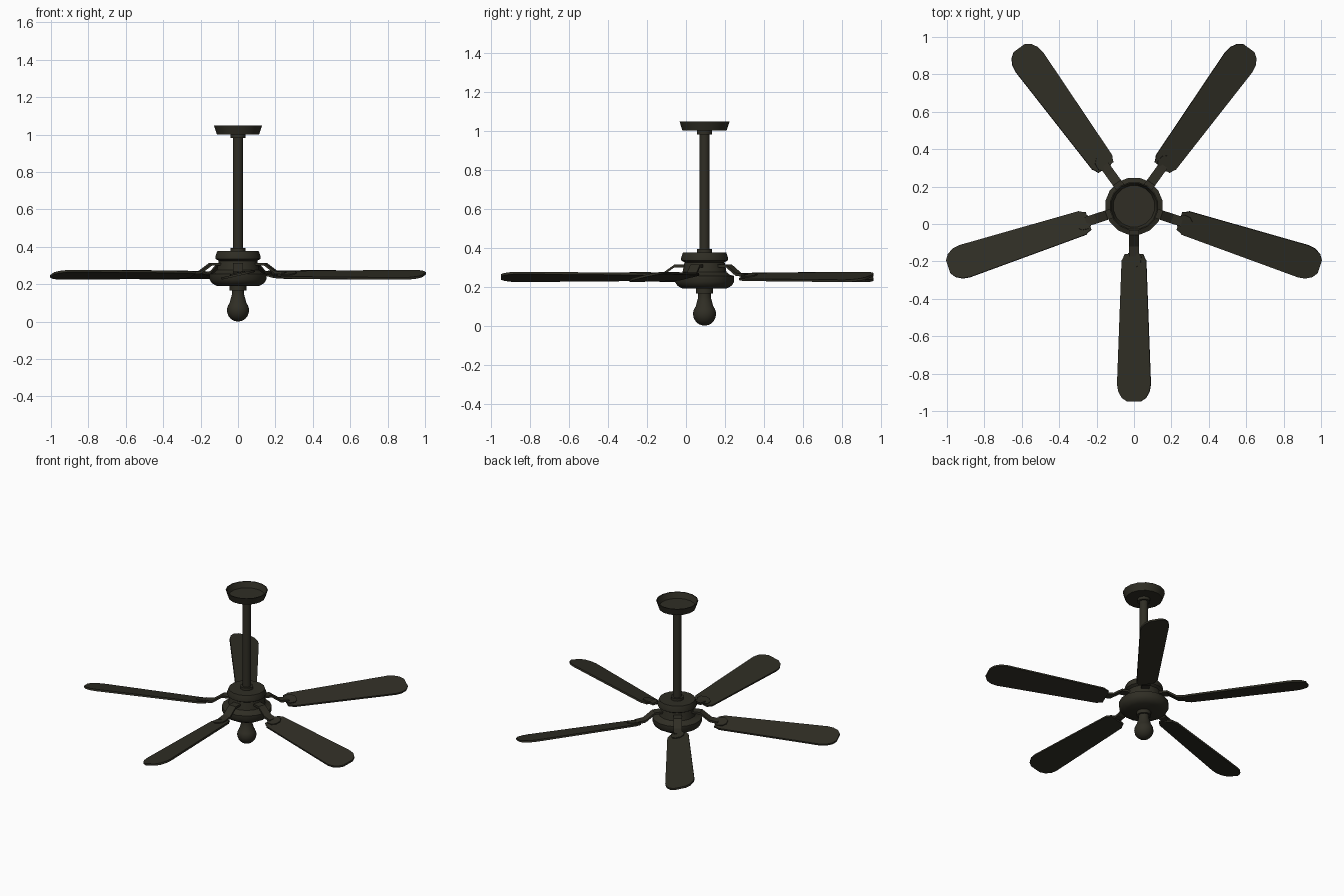
import bpy, bmesh, math
from mathutils import Matrix, Vector

if "Cube" in bpy.data.objects:
    bpy.data.objects.remove(bpy.data.objects["Cube"])

CY = 0.095          # hub axis offset, so the five blades are centred in y
SIDES = 16
bronze = bpy.data.materials.new("dark_bronze")
bronze.diffuse_color = (0.029, 0.027, 0.018, 1)
bronze.use_nodes = True
bronze.node_tree.nodes["Principled BSDF"].inputs["Base Color"].default_value = bronze.diffuse_color


def finish(bm, name, angle=35):
    bmesh.ops.recalc_face_normals(bm, faces=bm.faces)
    me = bpy.data.meshes.new(name)
    bm.to_mesh(me)
    bm.free()
    me.materials.append(bronze)
    ob = bpy.data.objects.new(name, me)
    bpy.context.collection.objects.link(ob)
    bpy.ops.object.select_all(action='DESELECT')
    ob.select_set(True)
    bpy.context.view_layer.objects.active = ob
    bpy.ops.object.shade_smooth_by_angle(angle=math.radians(angle))
    return ob


def lathe(name, profile, sides=SIDES):
    """Closed solid turned from (radius, z) points; both ends get capped."""
    bm = bmesh.new()
    rings = []
    for r, z in profile:
        rings.append([bm.verts.new((r * math.cos(a), CY + r * math.sin(a), z))
                      for a in (2 * math.pi * (i + 0.5) / sides for i in range(sides))])
    for lo, hi in zip(rings, rings[1:]):
        for i in range(sides):
            j = (i + 1) % sides
            bm.faces.new((lo[i], lo[j], hi[j], hi[i]))
    bm.faces.new(rings[0])
    bm.faces.new(rings[-1])
    return finish(bm, name)


def prism(bm, outline, z0, z1):
    """Extrude a flat (x, y) outline between two heights."""
    lo = [bm.verts.new((x, y, z0)) for x, y in outline]
    hi = [bm.verts.new((x, y, z1)) for x, y in outline]
    n = len(outline)
    bm.faces.new(lo[::-1])
    bm.faces.new(hi)
    for i in range(n):
        j = (i + 1) % n
        bm.faces.new((lo[i], lo[j], hi[j], hi[i]))


# Ceiling canopy: a dish, open at the top
lathe("ceiling_canopy", [(0.04, 0.98), (0.04, 1.0), (0.115, 1.0), (0.12, 1.015),
                         (0.131, 1.048), (0.125, 1.048), (0.112, 1.01)])
# Down rod and its collar
lathe("down_rod", [(0.027, 0.37), (0.027, 0.99)], 12)
lathe("rod_collar", [(0.04, 0.37), (0.04, 0.393)])
# Motor housing: upper drum, waist and wide lower bowl
lathe("motor_housing", [(0.115, 0.19), (0.142, 0.205), (0.155, 0.225), (0.155, 0.255),
                        (0.13, 0.262), (0.115, 0.275), (0.105, 0.325), (0.122, 0.335),
                        (0.122, 0.35), (0.113, 0.376)])
lathe("lamp_socket", [(0.045, 0.165), (0.045, 0.195)])

# Bulb: neck blending into a ball
bulb = [(0.033, 0.17), (0.033, 0.145), (0.038, 0.128)]
for k in range(10):
    a = math.radians(40 - 14 * k)
    bulb.append((max(0.06 * math.cos(a), 0.003), 0.06 + 0.06 * math.sin(a)))
bulb.append((0.002, 0.0))
lathe("bulb", bulb)

# Blade outline: tapered, chamfered root, rounded tip
half = [(0.255, 0.05), (0.275, 0.058), (0.29, 0.067), (0.95, 0.092),
        (0.99, 0.086), (1.025, 0.066), (1.045, 0.036)]
blade_outline = [(x, -y) for x, y in half] + [(x, y) for x, y in reversed(half)]
# Bracket: bent strap from the motor, then a plate on the blade root
strap = [(0.09, 0.305), (0.155, 0.305), (0.215, 0.262), (0.27, 0.256)]
plate = [(0.25, -0.028), (0.27, -0.042), (0.305, -0.038), (0.325, -0.016),
         (0.325, 0.016), (0.305, 0.038), (0.27, 0.042), (0.25, 0.028)]

pitch = (Matrix.Translation((0, 0, 0.25)) @ Matrix.Rotation(math.radians(13), 4, 'X'))
for n in range(5):
    spin = (Matrix.Translation((0, CY, 0))
            @ Matrix.Rotation(math.radians(-90 + 72 * n), 4, 'Z'))
    bm = bmesh.new()
    prism(bm, blade_outline, -0.006, 0.006)
    bm.transform(spin @ pitch)
    finish(bm, f"blade_{n + 1}")

    bm = bmesh.new()
    prism(bm, plate, 0.004, 0.012)
    bm.transform(pitch)
    rows = [[bm.verts.new((x, y, z + dz)) for y, dz in
             ((-0.026, -0.006), (0.026, -0.006), (0.026, 0.008), (-0.026, 0.008))]
            for x, z in strap]
    for a, b in zip(rows, rows[1:]):
        for i in range(4):
            j = (i + 1) % 4
            bm.faces.new((a[i], a[j], b[j], b[i]))
    bm.faces.new(rows[0])
    bm.faces.new(rows[-1])
    bm.transform(spin)
    finish(bm, f"blade_bracket_{n + 1}", 25)
